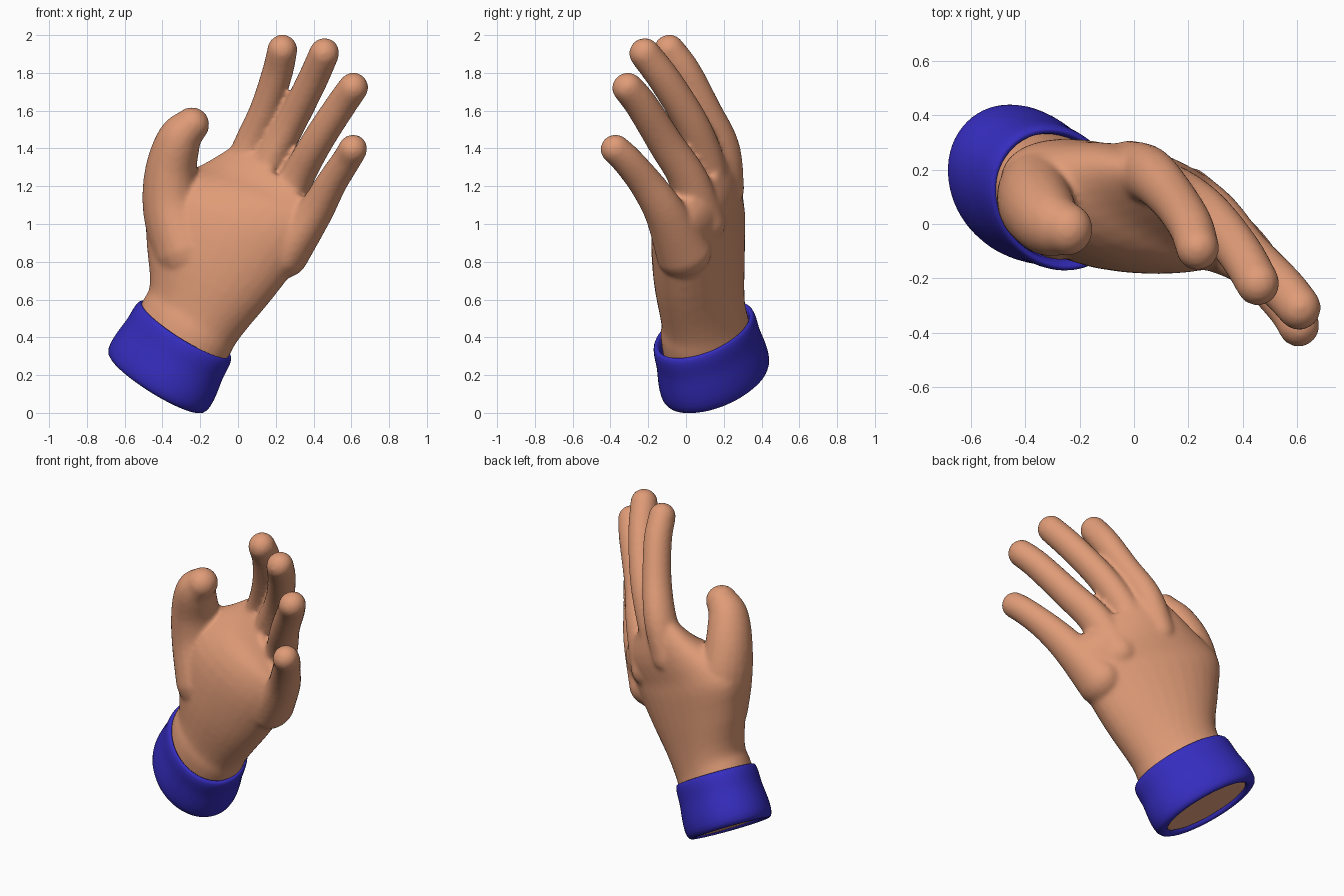
import bpy, bmesh, math
from mathutils import Vector

if "Cube" in bpy.data.objects:
    bpy.data.objects.remove(bpy.data.objects["Cube"])


def material(name, rgb):
    m = bpy.data.materials.new(name)
    m.diffuse_color = (*rgb, 1)
    m.use_nodes = True
    m.node_tree.nodes["Principled BSDF"].inputs["Base Color"].default_value = m.diffuse_color
    return m


def finish(bm, name, mat):
    bmesh.ops.recalc_face_normals(bm, faces=bm.faces[:])
    me = bpy.data.meshes.new(name)
    bm.to_mesh(me)
    bm.free()
    me.materials.append(mat)
    for p in me.polygons:
        p.use_smooth = True
    ob = bpy.data.objects.new(name, me)
    bpy.context.collection.objects.link(ob)
    return ob


def catmull(pts, steps):
    # smooth path through tuples of any length
    p = [Vector(q) for q in pts]
    p = [p[0] * 2 - p[1]] + p + [p[-1] * 2 - p[-2]]
    out = []
    for i in range(1, len(p) - 2):
        a, b, c, d = p[i - 1:i + 3]
        for k in range(steps):
            t = k / steps
            out.append(0.5 * (b * 2 + (c - a) * t + (a * 2 - b * 5 + c * 4 - d) * t * t
                              + (b * 3 - a - c * 3 + d) * t ** 3))
    return out + [p[-2]]


def loft(bm, rings, closed=False):
    rows = [[bm.verts.new(q) for q in r] for r in rings]
    n = len(rows[0])
    for i in range(len(rows) if closed else len(rows) - 1):
        a, b = rows[i], rows[(i + 1) % len(rows)]
        for j in range(n):
            bm.faces.new((a[j], a[(j + 1) % n], b[(j + 1) % n], b[j]))
    if not closed:
        bm.faces.new(rows[0][::-1])
        bm.faces.new(rows[-1])


def ellipse(c, u, v, n=32):
    return [c + u * math.cos(2 * math.pi * k / n) + v * math.sin(2 * math.pi * k / n)
            for k in range(n)]


def tangent(pos, i):
    return (pos[min(i + 1, len(pos) - 1)] - pos[max(i - 1, 0)]).normalized()


def tube(bm, pts, flat):
    # rounded tube, deeper than wide at the root; points are x, y, z, radius
    path = catmull(pts, 4)
    pos = [Vector(p[:3]) for p in path]
    rings = []
    last = len(path) - 1
    for i, p in enumerate(path):
        t = tangent(pos, i)
        u = t.cross(Vector((0, 1, 0))).normalized()
        v = u.cross(t) * (flat + (1.04 - flat) * i / last)
        angles = [0]
        if i == 0:
            angles = [-80, -60, -40, -20, 0]
        elif i == last:
            angles = [0, 15, 30, 45, 60, 72, 83]
        for a in angles:
            a = math.radians(a)
            k = p[3] * math.cos(a)
            rings.append(ellipse(pos[i] + t * p[3] * math.sin(a), u * k, v * k, 20))
    loft(bm, rings)


skin = material("skin", (0.74, 0.33, 0.185))
blue = material("blue_cloth", (0.036, 0.026, 0.52))

# cuff axis and the twisted directions of its oval
bottom, top = Vector((-0.428, 0.16, 0.17)), Vector((-0.278, 0.092, 0.44))
axis = (top - bottom).normalized()
side = Vector((axis.z, 0, -axis.x)).normalized()
depth = axis.cross(side)
twist = math.radians(38)
wide = side * math.cos(twist) - depth * math.sin(twist)
thin = side * math.sin(twist) + depth * math.cos(twist)

# cuff: rounded band with a slight waist
bm = bmesh.new()
profile = [(0.15, 0.77), (-0.02, 0.79), (-0.06, 0.86), (-0.04, 0.97), (0.10, 1.015), (0.35, 1.0),
           (0.60, 0.955), (0.75, 0.955), (0.92, 0.95), (1.02, 0.91), (1.0, 0.84), (0.85, 0.80)]
loft(bm, [ellipse(bottom.lerp(top, t), wide * 0.34 * s, thin * 0.262 * s)
          for t, s in profile], closed=True)
cuff = finish(bm, "cuff", blue)
rounding = cuff.modifiers.new("round", 'SUBSURF')
rounding.levels = rounding.render_levels = 1

# palm and wrist: centre, half-width vector, half depth
sections = [
    (-0.427, 0.158, 0.168, 0.185, -0.15, -0.145, 0.215),
    (-0.285, 0.10, 0.43, 0.205, -0.13, -0.148, 0.218),
    (-0.23, 0.09, 0.54, 0.220, -0.115, -0.151, 0.208),
    (-0.15, 0.07, 0.78, 0.33, -0.12, -0.17, 0.222),
    (-0.05, 0.065, 1.01, 0.41, -0.14, -0.16, 0.215),
    (0.12, 0.075, 1.14, 0.32, -0.16, -0.16, 0.17),
    (0.22, 0.06, 1.26, 0.20, -0.15, -0.18, 0.10),
]
bm = bmesh.new()
path = catmull(sections, 4)
centres = [Vector(s[:3]) for s in path]
rings = []
for i, s in enumerate(path):
    w = Vector(s[3:6])
    v = tangent(centres, i).cross(w).normalized()
    rings.append(ellipse(centres[i], w, v * s[6]))
loft(bm, rings)

# digits: x, y, z, radius along each bone
digits = [
    # index
    [(-0.02, 0.19, 1.18, 0.10), (0.06, 0.18, 1.40, 0.092), (0.143, 0.095, 1.6, 0.083),
     (0.208, -0.005, 1.8, 0.082), (0.235, -0.09, 1.923, 0.080)],
    # middle
    [(0.08, 0.13, 1.15, 0.10), (0.19, 0.09, 1.37, 0.088), (0.288, 0.02, 1.55, 0.082),
     (0.393, -0.11, 1.76, 0.081), (0.457, -0.22, 1.905, 0.080)],
    # ring
    [(0.19, 0.07, 1.00, 0.12), (0.305, 0.015, 1.23, 0.092), (0.415, -0.11, 1.43, 0.085),
     (0.545, -0.235, 1.63, 0.082), (0.610, -0.31, 1.722, 0.080)],
    # little
    [(0.25, -0.01, 0.84, 0.125), (0.405, -0.11, 1.06, 0.096), (0.497, -0.215, 1.22, 0.082),
     (0.575, -0.315, 1.34, 0.077), (0.608, -0.375, 1.397, 0.077)],
    # thumb
    [(-0.27, 0.08, 0.85, 0.18), (-0.345, 0.10, 1.08, 0.16), (-0.355, 0.065, 1.28, 0.138),
     (-0.31, 0.005, 1.45, 0.118), (-0.245, -0.02, 1.525, 0.094)],
    # web between thumb and index
    [(-0.33, 0.12, 1.12, 0.13), (-0.17, 0.17, 1.18, 0.10), (0.01, 0.19, 1.27, 0.10)],
]
for k, d in enumerate(digits):
    tube(bm, d, 1.2 if k < 5 else 1.04)

# fuse everything into one soft skin
hand = finish(bm, "hand", skin)
fuse = hand.modifiers.new("fuse", 'REMESH')
fuse.mode = 'VOXEL'
fuse.voxel_size = 0.0125
fuse.use_smooth_shade = True
soft = hand.modifiers.new("soften", 'SMOOTH')
soft.factor = 0.5
soft.iterations = 12
